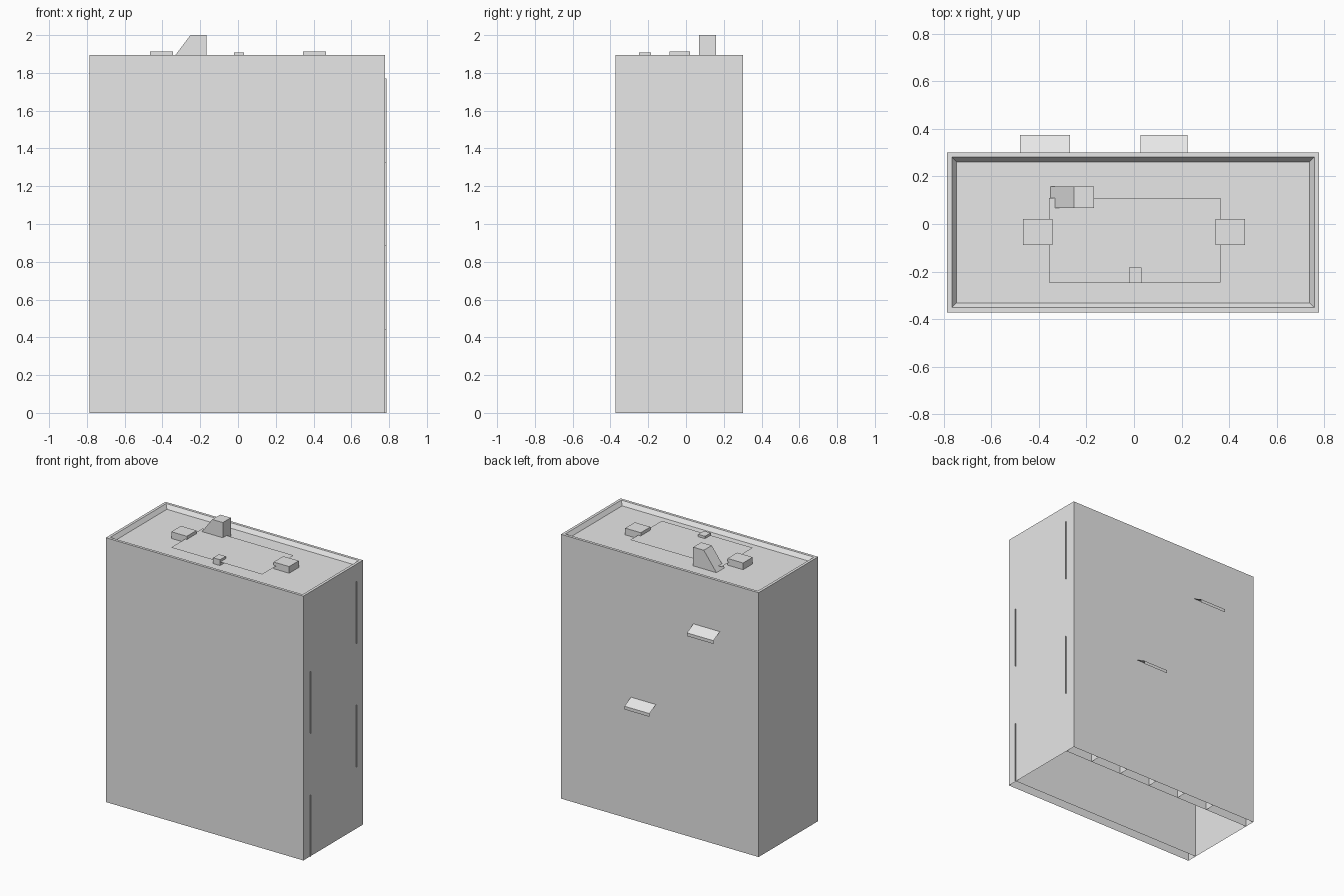
import bpy
import bmesh

cube = bpy.data.objects.get("Cube")
if cube:
    bpy.data.objects.remove(cube, do_unlink=True)

# One plain grey for the whole block
grey = bpy.data.materials.new("light_grey")
grey.use_nodes = True
COLOUR = (0.8, 0.8, 0.8, 1)
grey.diffuse_color = COLOUR
grey.node_tree.nodes["Principled BSDF"].inputs["Base Color"].default_value = COLOUR

LEFT, RIGHT, FRONT, BACK = -0.787, 0.779, -0.372, 0.302
TOP, ROOF, LOFT = 1.894, 1.866, 1.77
INNER_FRONT, INNER_BACK = -0.298, 0.226


def finish(name, bm, outward=False):
    if outward:
        bmesh.ops.recalc_face_normals(bm, faces=bm.faces)
    mesh = bpy.data.meshes.new(name)
    bm.to_mesh(mesh)
    bm.free()
    mesh.materials.append(grey)
    obj = bpy.data.objects.new(name, mesh)
    bpy.context.collection.objects.link(obj)
    return obj


def prism(name, profile, y0, y1):
    """Closed solid from an x-z profile, extruded along y."""
    bm = bmesh.new()
    face = bm.faces.new([bm.verts.new((x, y0, z)) for x, z in profile])
    ext = bmesh.ops.extrude_face_region(bm, geom=[face])["geom"]
    moved = [v for v in ext if isinstance(v, bmesh.types.BMVert)]
    bmesh.ops.translate(bm, verts=moved, vec=(0, y1 - y0, 0))
    return finish(name, bm, True)


def box(name, x0, x1, y0, y1, z0, z1):
    return prism(name, [(x0, z0), (x1, z0), (x1, z1), (x0, z1)], y0, y1)


def sheet(name, *corners):
    bm = bmesh.new()
    bm.faces.new([bm.verts.new(c) for c in corners])
    return finish(name, bm)


# Outer shell: open at the bottom, with a parapet sloping down to the roof
bm = bmesh.new()
rings = []
for inset, z in ((0, 0), (0, TOP), (0.02, TOP), (0.04, ROOF)):
    x0, x1, y0, y1 = LEFT + inset, RIGHT - inset, FRONT + inset, BACK - inset
    rings.append([bm.verts.new((x, y, z))
                  for x, y in ((x0, y0), (x1, y0), (x1, y1), (x0, y1))])
for low, high in zip(rings, rings[1:]):
    for i in range(4):
        j = (i + 1) % 4
        bm.faces.new((low[i], low[j], high[j], high[i]))
bm.faces.new(rings[-1])
finish("building_shell", bm)

# Inner walls by storey, their ends alternately showing through the side
storey = LOFT / 4
for i in range(4):
    z0, z1 = i * storey, (i + 1) * storey
    for side, y in enumerate((INNER_FRONT, INNER_BACK)):
        end = RIGHT + (0.008 if i % 2 == side else -0.001)
        sheet(f"inner_wall_{side}_{i}", (LEFT, y, z0), (end, y, z0),
              (end, y, z1), (LEFT, y, z1))

# Partitions between the back wall and the inner wall
for i in range(5):
    x = 0.56 - 0.25 * i
    sheet(f"partition_{i}", (x, INNER_BACK, 0), (x, BACK, 0),
          (x, BACK, LOFT), (x, INNER_BACK, LOFT))

# Sloping awnings with a short front lip
for name, x0, x1, z in (("upper_awning", -0.48, -0.27, 1.533),
                        ("lower_awning", 0.027, 0.225, 0.875)):
    bm = bmesh.new()
    path = ((BACK, z), (0.375, z - 0.037), (0.375, z - 0.06))
    rows = [[bm.verts.new((x, y, h)) for x in (x0, x1)] for y, h in path]
    for a, b in zip(rows, rows[1:]):
        bm.faces.new((a[1], a[0], b[0], b[1]))
    finish(name, bm)

# Roof: deck panel, vents, hatch and stair housing
sheet("roof_panel", (-0.357, -0.247, 1.891), (0.365, -0.247, 1.891),
      (0.365, 0.11, 1.891), (-0.357, 0.11, 1.891))
box("right_vent", -0.467, -0.344, -0.088, 0.021, ROOF, 1.914)
box("left_vent", 0.344, 0.467, -0.088, 0.021, ROOF, 1.914)
box("small_hatch", -0.022, 0.032, -0.249, -0.184, ROOF, 1.908)
prism("stair_housing", [(-0.352, ROOF), (-0.168, ROOF), (-0.168, 2.0), (-0.252, 2.0)],
      0.068, 0.158)
